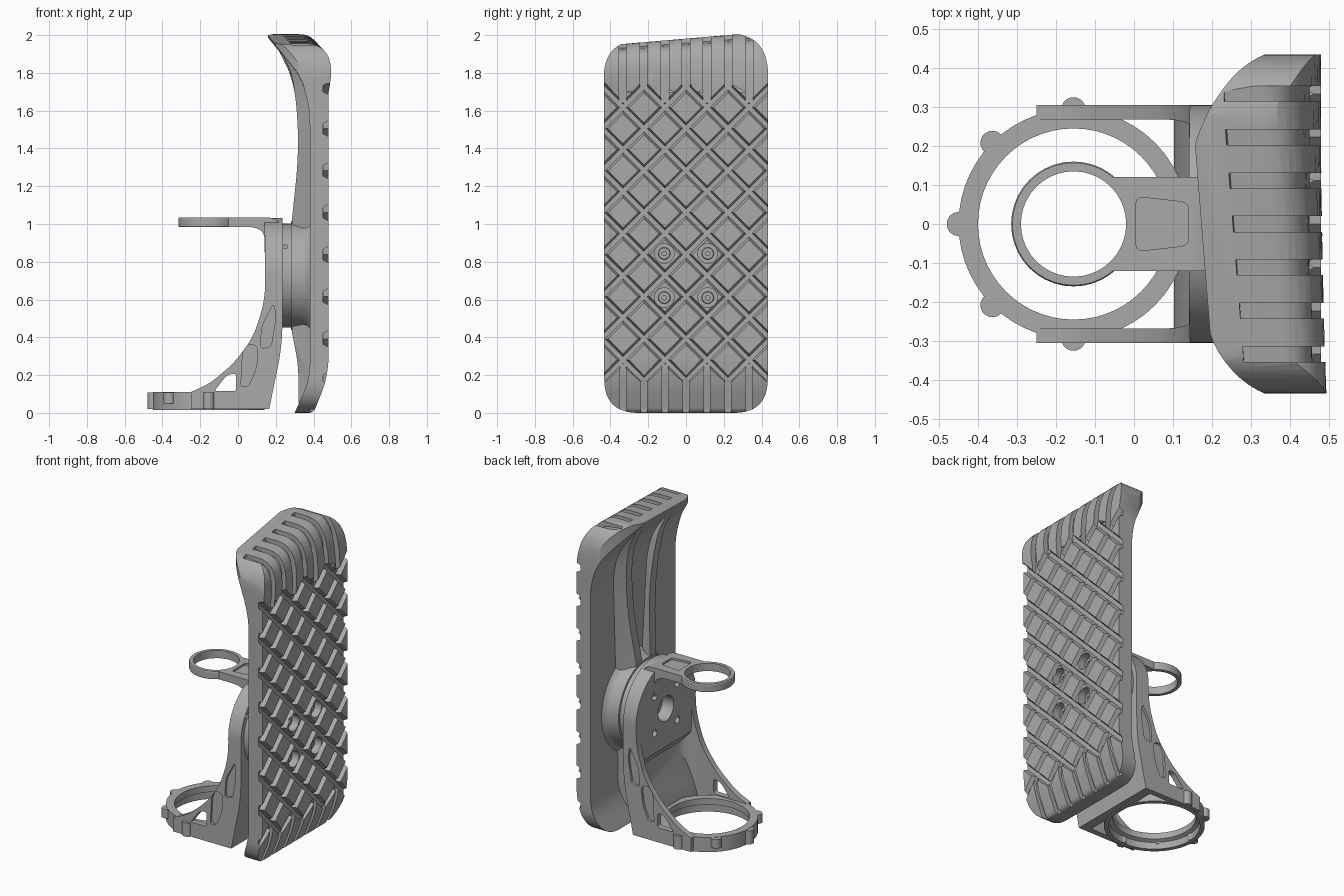
import bpy, bmesh, math
from mathutils import Matrix, Vector

cube = bpy.data.objects.get("Cube")
if cube:
    bpy.data.objects.remove(cube, do_unlink=True)

grey = bpy.data.materials.new("warm grey plastic")
grey.use_nodes = True
tone = (0.4, 0.4, 0.4, 1)
grey.diffuse_color = tone
grey.node_tree.nodes["Principled BSDF"].inputs["Base Color"].default_value = tone


def rounded(corners, n=8):
    """Polygon whose corners (a, b, trim) are rounded over the trim length."""
    out, count = [], len(corners)
    for i, c in enumerate(corners):
        p = Vector(c[:2])
        if len(c) < 3:
            out.append(tuple(p))
            continue
        back = Vector(corners[i - 1][:2]) - p
        ahead = Vector(corners[(i + 1) % count][:2]) - p
        a = p + back.normalized() * min(c[2], back.length * .48)
        b = p + ahead.normalized() * min(c[2], ahead.length * .48)
        for k in range(n + 1):
            t = k / n
            out.append(tuple(a * (1 - t) ** 2 + p * 2 * t * (1 - t) + b * t * t))
    return out


def circle(a, b, r, n=40):
    return [(a + r * math.cos(math.tau * k / n), b + r * math.sin(math.tau * k / n)) for k in range(n)]


def finish(name, bm):
    bmesh.ops.recalc_face_normals(bm, faces=bm.faces)
    mesh = bpy.data.meshes.new(name)
    bm.to_mesh(mesh)
    bm.free()
    mesh.materials.append(grey)
    obj = bpy.data.objects.new(name, mesh)
    bpy.context.collection.objects.link(obj)
    return obj


def prism(name, pts, axis, lo, hi):
    """Extrude a 2D outline along an axis."""
    place = {"x": lambda a, b, h: (h, a, b),
             "y": lambda a, b, h: (a, h, b),
             "z": lambda a, b, h: (a, b, h)}[axis]
    bm = bmesh.new()
    low = [bm.verts.new(place(a, b, lo)) for a, b in pts]
    high = [bm.verts.new(place(a, b, hi)) for a, b in pts]
    bm.faces.new(low)
    bm.faces.new(high)
    for i in range(len(pts)):
        bm.faces.new((low[i - 1], low[i], high[i], high[i - 1]))
    return finish(name, bm)


def lathe(name, pts, matrix, n=56):
    """Revolve a closed (radius, height) section."""
    bm = bmesh.new()
    rings = []
    for k in range(n):
        a = math.tau * k / n
        rings.append([bm.verts.new(matrix @ Vector((r * math.cos(a), r * math.sin(a), h))) for r, h in pts])
    for k in range(n):
        for i in range(len(pts)):
            bm.faces.new((rings[k - 1][i - 1], rings[k - 1][i], rings[k][i], rings[k][i - 1]))
    return finish(name, bm)


def lean(obj):
    """Tilt the toe so that it is higher and longer on the left."""
    for v in obj.data.vertices:
        t = max(0, (v.co.z - 1.7) / .3)
        off = (v.co.y - .22) * t
        v.co.z += off * .085
        v.co.x -= off * .08
    return obj


def boolean(obj, tool, op="DIFFERENCE"):
    mod = obj.modifiers.new("cut", "BOOLEAN")
    mod.operation, mod.solver, mod.object = op, "EXACT", tool
    deps = bpy.context.evaluated_depsgraph_get()
    mesh = bpy.data.meshes.new_from_object(obj.evaluated_get(deps))
    obj.modifiers.clear()
    obj.data = mesh
    bpy.data.objects.remove(tool, do_unlink=True)


# Sole: side profile trimmed by its face outline and its plan
sole = lean(prism("sole", rounded([
    (.30, .0), (.40, 0, .03), (.48, .2, .12), (.48, 2.0, .3), (.155, 2.0),
    (.16, 1.985), (.38, 1.72, .2), (.38, .18, .08)], 12), "y", -.5, .5))
boolean(sole, prism("face_outline", rounded([
    (-.433, 0, .18), (.433, 0, .18), (.435, 2.025, .24), (-.435, 1.96, .18)], 12), "x", 0, .6), "INTERSECT")
boolean(sole, prism("plan_outline", rounded([
    (.6, -.45), (.6, .45), (.36, .45, .05), (.27, .4, .05), (.2, .31, .05), (.15, .2, .05),
    (.16, -.1, .05), (.2, -.31, .05), (.27, -.4, .05), (.36, -.45, .05)], 4), "z", -.1, 2.1), "INTERSECT")

# Diamond tread: two families of diagonal grooves
pitch, low, high = .2225, .17, 1.73
for side in (-1, 1):
    for k in range(-9, 3):
        groove = prism("groove", [(.45, -.012), (.45, .012), (.5, .03), (.5, -.03)],
                       "z", 0, (high - low) * math.sqrt(2))
        groove.data.transform(Matrix.Translation((0, -side * k * pitch, low))
                              @ Matrix.Rotation(side * math.pi / 4, 4, "X"))
        boolean(sole, groove)

# Straight grooves wrapping over toe and heel
for k in range(-3, 4):
    y = k * pitch / 2
    top, bottom = (1.64, .26) if k % 2 else (1.71, .19)
    toe_cut = rounded([(.45, top), (.43, 1.955, .22), (.24, 1.975), (.22, 2.1), (.6, 2.1), (.6, top)])
    heel_cut = [(.45, bottom), (.45, .185), (.38, .03), (.38, -.1), (.6, -.1), (.6, bottom)]
    boolean(sole, lean(prism("toe_groove", toe_cut, "y", y - .02, y + .02)))
    boolean(sole, prism("heel_groove", heel_cut, "y", y - .015, y + .015))

# Screw wells in the sole, with screws inside
parts = [sole]
ankle_z = .727
bolts = [(a * .115, ankle_z + b * .117) for a in (-1, 1) for b in (-1, 1)]
for y, z in bolts:
    boolean(sole, prism("well", circle(y, z, .052, 24), "x", .43, .6))
    parts.append(lathe("sole_screw", [(.012, .42), (.012, .446), (.03, .446), (.034, .42)],
                       Matrix.Translation((0, y, z)) @ Matrix.Rotation(math.pi / 2, 4, "Y"), 20))

# Spreading ribs on the inner side of the sole
rib_profile = rounded([
    (.2, 1.95), (.3, 1.75, .15), (.325, 1.4, .2), (.285, 1.02), (.285, .43),
    (.32, .25, .08), (.32, .05), (.40, .15), (.42, 1.7)])
for side, name in ((-1, "right_rib"), (1, "left_rib")):
    rib = prism(name, rib_profile, "y", side * .04, side * .1)
    bm = bmesh.new()
    bm.from_mesh(rib.data)
    bmesh.ops.triangulate(bm, faces=[f for f in bm.faces if len(f.verts) > 4])
    for v in bm.verts:
        v.co.y += side * .11 * max(0, v.co.z - 1)
        if abs(v.co.y) > .09 and v.co.x > .38:
            v.co.y += side * .06
    bm.to_mesh(rib.data)
    bm.free()
    parts.append(lean(rib))

# Ankle flange with a flared foot and a narrower collar
to_x = Matrix.Translation((0, 0, ankle_z)) @ Matrix.Rotation(math.pi / 2, 4, "Y")
parts.append(lathe("ankle_flange", [(.06, .4), (.06, .235), (.275, .235), (.275, .28), (.289, .28),
                                    (.289, .34), (.3, .365), (.325, .385), (.325, .4)], to_x))
parts.append(prism("collar_screw", circle(.25, .88, .014, 12), "y", -.27, -.22))

# Bracket: curved side walls and bolted back plate
bracket = prism("ankle_bracket", rounded([
    (-.25, .02), (-.25, .11), (-.15, .155, .05), (-.02, .265, .06), (.08, .4, .07), (.145, .6, .1),
    (.14, 1.1), (.235, 1.1), (.235, .36, .12), (.165, .02)]), "y", -.4, .4)
arch = [(-.305, -.1), (.305, -.1)] + [
    (.305 * math.cos(math.pi * k / 32), ankle_z + .305 * math.sin(math.pi * k / 32)) for k in range(33)]
boolean(bracket, prism("arch_outline", arch, "x", -.6, .6), "INTERSECT")
cavity = prism("cavity", [(-.6, -.1), (.09, -.1), (.11, .1), (.19, .36), (.19, .42), (.142, .48),
                          (.138, 1.2), (-.6, 1.2)], "y", -.4, .4)
boolean(cavity, prism("cavity_plan", rounded([
    (-.7, -.268), (.2, -.268, .12), (.2, .268, .12), (-.7, .268)]), "z", -.2, 1.3), "INTERSECT")
boolean(bracket, cavity)
boolean(bracket, prism("centre_hole", circle(0, ankle_z, .08), "x", 0, .225))
for y, z in bolts:
    boolean(bracket, prism("bolt_hole", circle(y, z, .022, 20), "x", 0, .22))

# Openings and shallow pockets in the side walls
boolean(bracket, prism("window", rounded([
    (-.125, .115, .015), (-.06, .2, .02), (-.01, .21, .02), (-.01, .115, .015)], 4), "y", -.5, .5))
pockets = [[(.015, .14, .015), (.025, .33, .03), (.06, .365, .02), (.105, .35, .02), (.1, .24, .05), (.055, .14, .015)],
           [(.12, .34, .02), (.125, .46, .04), (.19, .58, .02), (.2, .5, .04), (.175, .35, .02)]]
for pocket in pockets:
    for lo, hi in ((-.5, -.29), (.29, .5)):
        boolean(bracket, prism("pocket", rounded(pocket, 4), "y", lo, hi))
parts.append(bracket)

# Lower ring with grip bumps
ring_x = -.155
parts.append(lathe("lower_ring", [(.245, .11), (.295, .11), (.295, .015), (.268, .015), (.268, .06), (.245, .07)],
                   Matrix.Translation((ring_x, 0, 0))))
for k in range(2, 7):
    a = k * math.pi / 4
    bump = circle(ring_x + .294 * math.cos(a), .294 * math.sin(a), .031, 20)
    parts.append(prism("ring_bump", bump, "z", .02 if k % 2 == 0 else .05, .108))

# Upper ring on its arm
arm = prism("upper_arm", rounded([(-.06, .985), (-.06, 1.035), (.235, 1.035, .09), (.235, .85),
                                  (.14, .85), (.14, .985, .12)]), "y", -.121, .121)
boolean(arm, prism("arm_hole", circle(ring_x, 0, .14), "z", .8, 1.2))
boolean(arm, prism("arm_pocket", rounded([(.005, -.07, .02), (.14, -.055, .02), (.14, .055, .02),
                                          (.005, .07, .02)], 4), "z", 1.022, 1.2))
parts.append(arm)
parts.append(lathe("upper_ring", [(.135, .985), (.157, .985), (.16, .99), (.16, 1.03), (.157, 1.035), (.135, 1.035)],
                   Matrix.Translation((ring_x, 0, 0)), 40))

# Smooth the curved faces, keep the edges crisp
bpy.ops.object.select_all(action="DESELECT")
for obj in parts:
    obj.select_set(True)
bpy.context.view_layer.objects.active = sole
bpy.ops.object.shade_smooth_by_angle(angle=math.radians(30))
